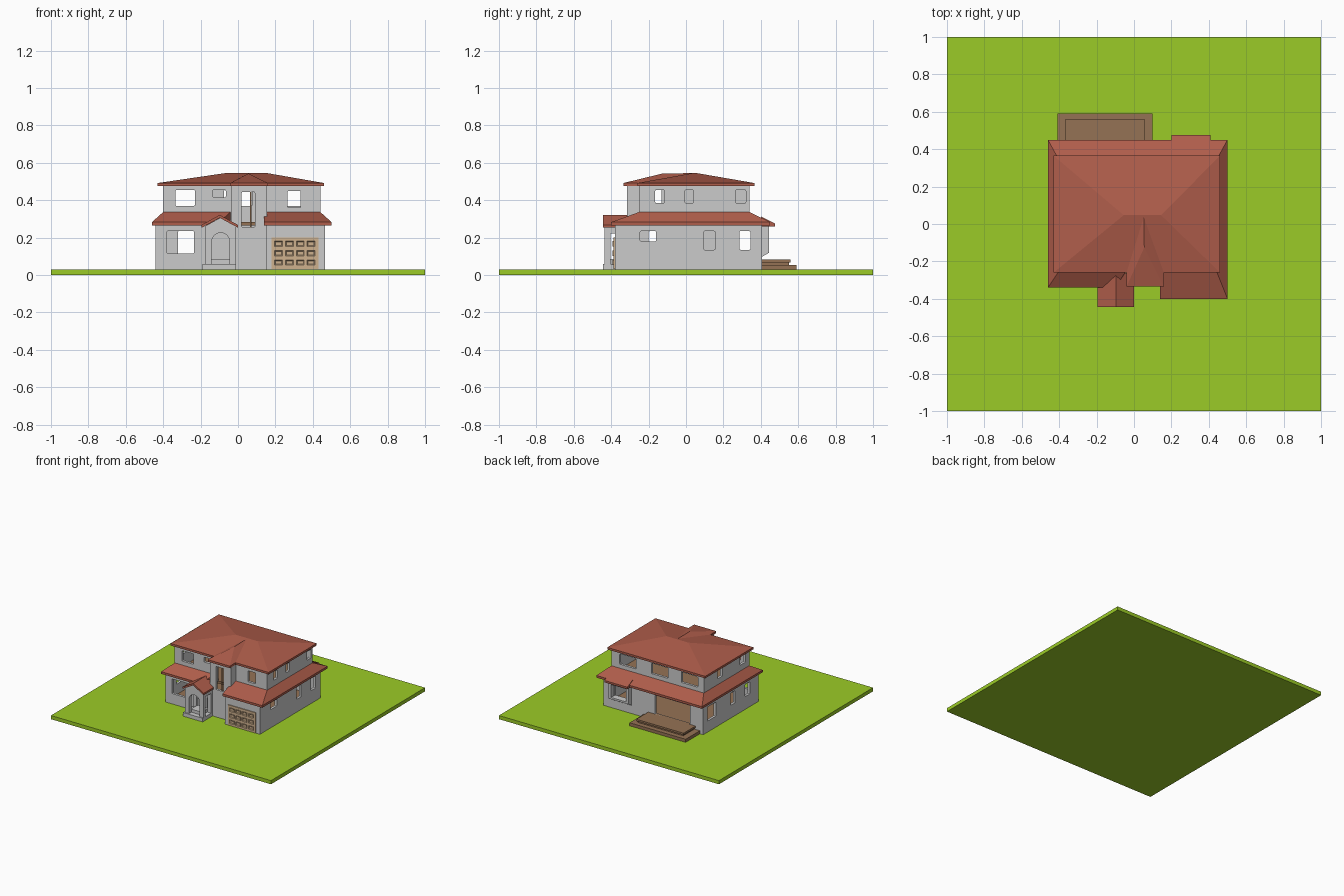
import bpy, bmesh, math
from mathutils import Vector

if "Cube" in bpy.data.objects:
    bpy.data.objects.remove(bpy.data.objects["Cube"])


def material(name, rgb):
    m = bpy.data.materials.new(name)
    m.diffuse_color = (*rgb, 1)
    m.use_nodes = True
    m.node_tree.nodes["Principled BSDF"].inputs["Base Color"].default_value = m.diffuse_color
    return m


GRASS = material("grass", (0.33, 0.60, 0.02))
TILE = material("roof_tile", (0.43, 0.11, 0.07))
WOOD = material("wood", (0.30, 0.17, 0.09))
TAN = material("garage_tan", (0.62, 0.44, 0.27))


def finish(name, bm, mat=None):
    bmesh.ops.recalc_face_normals(bm, faces=bm.faces)
    me = bpy.data.meshes.new(name)
    bm.to_mesh(me)
    bm.free()
    ob = bpy.data.objects.new(name, me)
    bpy.context.collection.objects.link(ob)
    if mat:
        me.materials.append(mat)
    return ob


def add_box(bm, x0, x1, y0, y1, z0, z1, round_axis=None):
    b = bmesh.new()
    bmesh.ops.create_cube(b, size=1)
    for v in b.verts:
        v.co = ((x0, x1)[v.co.x > 0], (y0, y1)[v.co.y > 0], (z0, z1)[v.co.z > 0])
    if round_axis is not None:
        edges = [e for e in b.edges
                 if abs((e.verts[0].co - e.verts[1].co).normalized()[round_axis]) > 0.9]
        bmesh.ops.bevel(b, geom=edges, offset=0.006, segments=2, profile=0.5, affect='EDGES')
    bmesh.ops.recalc_face_normals(b, faces=b.faces)
    tmp = bpy.data.meshes.new("tmp")
    b.to_mesh(tmp)
    b.free()
    bm.from_mesh(tmp)
    bpy.data.meshes.remove(tmp)


def box(name, *dims, mat=None):
    bm = bmesh.new()
    add_box(bm, *dims)
    return finish(name, bm, mat)


def hull(name, pts, mat):
    bm = bmesh.new()
    for p in pts:
        bm.verts.new(p)
    bmesh.ops.convex_hull(bm, input=bm.verts)
    bmesh.ops.dissolve_limit(bm, angle_limit=0.01, verts=bm.verts, edges=bm.edges)
    return finish(name, bm, mat)


def prism(name, pts, a, b, axis='Z', mat=None):
    # polygon extruded along z (xy points) or along y (xz points)
    put = (lambda p, d: (p[0], p[1], d)) if axis == 'Z' else (lambda p, d: (p[0], d, p[1]))
    bm = bmesh.new()
    f = bm.faces.new([bm.verts.new(put(p, a)) for p in pts])
    ext = bmesh.ops.extrude_face_region(bm, geom=[f])
    shift = Vector(put((0, 0), b - a))
    bmesh.ops.translate(bm, vec=shift, verts=[g for g in ext['geom'] if isinstance(g, bmesh.types.BMVert)])
    return finish(name, bm, mat)


def wall_ring(name, pts, z0, z1):
    bm = bmesh.new()
    lo = [bm.verts.new((x, y, z0)) for x, y in pts]
    hi = [bm.verts.new((x, y, z1)) for x, y in pts]
    n = len(pts)
    for i in range(n):
        j = (i + 1) % n
        bm.faces.new((lo[i], lo[j], hi[j], hi[i]))
    me = bpy.data.meshes.new(name)
    bm.to_mesh(me)
    bm.free()
    ob = bpy.data.objects.new(name, me)
    bpy.context.collection.objects.link(ob)
    s = ob.modifiers.new("thickness", 'SOLIDIFY')
    s.thickness, s.offset, s.use_even_offset = 0.02, -1, True
    return ob


def cut(ob, *cutters):
    for c in cutters:
        m = ob.modifiers.new("cut", 'BOOLEAN')
        m.operation, m.object, m.solver = 'DIFFERENCE', c, 'EXACT'
        c.hide_render = True
    dg = bpy.context.evaluated_depsgraph_get()
    me = bpy.data.meshes.new_from_object(ob.evaluated_get(dg))
    ob.modifiers.clear()
    ob.data = me
    for c in cutters:
        bpy.data.objects.remove(c)


def openings(name, wins):
    # side: wall axis (0 = x wall, 1 = y wall), wall position, span, heights
    bm = bmesh.new()
    for axis, pos, u0, u1, z0, z1 in wins:
        d = (pos - 0.04, pos + 0.04)
        dims = (*d, u0, u1) if axis == 0 else (u0, u1, *d)
        add_box(bm, *dims, z0, z1, round_axis=axis)
    return finish(name, bm)


# lawn
box("lawn", -1, 1, -1, 1, 0, 0.03, mat=GRASS)

# storeys: wall shells with window openings
low = [(-.44, -.315), (.15, -.315), (.15, -.38), (.465, -.38), (.465, .405), (-.44, .405)]
up = [(-.40, -.25), (-.035, -.25), (-.035, -.315), (.155, -.315), (.155, -.25),
      (.44, -.25), (.44, .34), (-.40, .34)]
bay_win = (1, -.315, .02, .09, .255, .445)
lower_wins = [bay_win, (1, -.315, -.38, -.235, .115, .235),
              (0, .465, -.245, -.16, .18, .235), (0, .465, .095, .155, .135, .235),
              (0, .465, .285, .345, .135, .235),
              (0, -.44, .24, .35, .12, .235), (0, -.44, -.01, .05, .135, .235),
              (0, -.44, -.20, -.14, .135, .235),
              (1, .405, -.32, .0, .083, .237), (1, .405, .225, .365, .13, .24)]
upper_wins = [bay_win, (1, -.25, -.335, -.23, .37, .455), (1, -.25, -.135, -.065, .415, .455),
              (1, -.25, .265, .335, .36, .45),
              (0, .44, -.165, -.115, .385, .455), (0, .44, -.005, .04, .385, .455),
              (0, .44, .265, .32, .385, .455),
              (0, -.40, .10, .16, .385, .455), (0, -.40, -.20, -.13, .385, .455)]
upper_wins += [(1, .34, x - .075, x + .075, .37, .455) for x in (.29, .0, -.27)]
cut(wall_ring("lower_walls", low, .03, .28), openings("lower_cutter", lower_wins))
cut(wall_ring("upper_walls", up, .28, .48), openings("upper_cutter", upper_wins))

# interior floors
box("lower_floor", -.425, .45, -.30, .39, .03, .05, mat=WOOD)
box("upper_floor", -.385, .425, -.235, .325, .265, .285, mat=WOOD)
box("bay_mullion", .065, .072, -.31, -.303, .255, .445, mat=WOOD)

# upper hip roof and the hip over the front bay
def hip(name, x0, x1, y0, y1, ridge):
    hull(name, [(x, y, z) for x in (x0, x1) for y in (y0, y1) for z in (.475, .492)] + ridge, TILE)


hip("upper_roof", -.43, .46, -.26, .365, [(-.055, .047, .547), (.145, .047, .547)])
hip("bay_roof", -.04, .16, -.335, .04, [(.055, -.125, .543), (.052, .04, .545)])

# lower skirt roof: sloping strip swept round the house, open at the front bay
outer = [(-.10, -.34), (-.46, -.34), (-.46, .45), (.50, .45), (.50, -.40), (.138, -.40)]
inner = [(-.04, -.25), (-.40, -.25), (-.40, .34), (.44, .34), (.44, -.25), (.138, -.25)]
bm = bmesh.new()
rings = []
for (ox, oy), (ix, iy) in zip(outer, inner):
    rings.append([bm.verts.new(p) for p in
                  ((ox, oy, .265), (ox, oy, .283), (ix, iy, .337), (ix, iy, .265))])
for a, b in zip(rings, rings[1:]):
    for i in range(4):
        bm.faces.new((a[i], a[(i + 1) % 4], b[(i + 1) % 4], b[i]))
bm.faces.new(rings[0])
bm.faces.new(rings[-1])
finish("skirt_roof", bm, TILE)
hull("rear_bay_roof", [(x, y, z) for x in (.20, .41) for y, z in
     ((.475, .26), (.475, .276), (.40, .313), (.40, .26))], TILE)

# rear bay window with sloping base and frame
bay = hull("rear_bay", [(x, y, z) for x in (.21, .395) for y, z in
           ((.39, .088), (.445, .12), (.445, .27), (.39, .27))], None)
cut(bay, box("bay_cutter", .235, .37, .38, .47, .135, .24))

# entrance porch: gabled block with arch and side openings
cx = -.0925
porch = prism("porch", [(-.175, .06), (-.01, .06), (-.01, .262), (cx, .308), (-.175, .262)],
              -.435, -.315, 'Y')
arch = [(cx - .048, .05), (cx + .048, .05)]
arch += [(cx + .048 * math.cos(t), .178 + .048 * math.sin(t))
         for t in [math.pi * i / 12 for i in range(13)]]
cut(porch, prism("arch_cutter", arch, -.5, -.318, 'Y'),
    box("side_cutter", -.3, .1, -.405, -.335, .05, .222))
box("porch_base", -.19, -.01, -.445, -.31, .03, .06)
box("porch_step", -.145, -.045, -.405, -.31, .06, .085)
prism("front_door", [(x, z) for x, z in ((-.13, .085), (-.055, .085), (-.055, .205), (-.13, .205))],
      -.322, -.312, 'Y')
prism("porch_roof", [(-.195, .268), (-.0975, .322), (.0, .268), (.0, .253),
                     (-.0975, .306), (-.195, .253)], -.445, -.265, 'Y', TILE)

# garage door with a grid of framed panels
box("garage_door", .18, .43, -.387, -.37, .033, .20, mat=TAN)
bm = bmesh.new()
for x in (.217, .275, .333, .391):
    for z in (.167, .117, .067):
        add_box(bm, x - .021, x + .021, -.393, -.384, z - .014, z + .014)
bm.normal_update()
fronts = [f for f in bm.faces if f.normal.y < -.9]
bmesh.ops.inset_individual(bm, faces=fronts, thickness=.007)
for f in fronts:
    bmesh.ops.translate(bm, verts=f.verts, vec=(0, .005, 0))
finish("garage_panels", bm, TAN)

# rear deck steps
box("deck_lower", -.41, .10, .40, .59, .03, .055, mat=WOOD)
box("deck_riser", -.36, .05, .40, .55, .055, .068, mat=WOOD)
box("deck_upper", -.37, .06, .39, .56, .068, .083, mat=WOOD)
